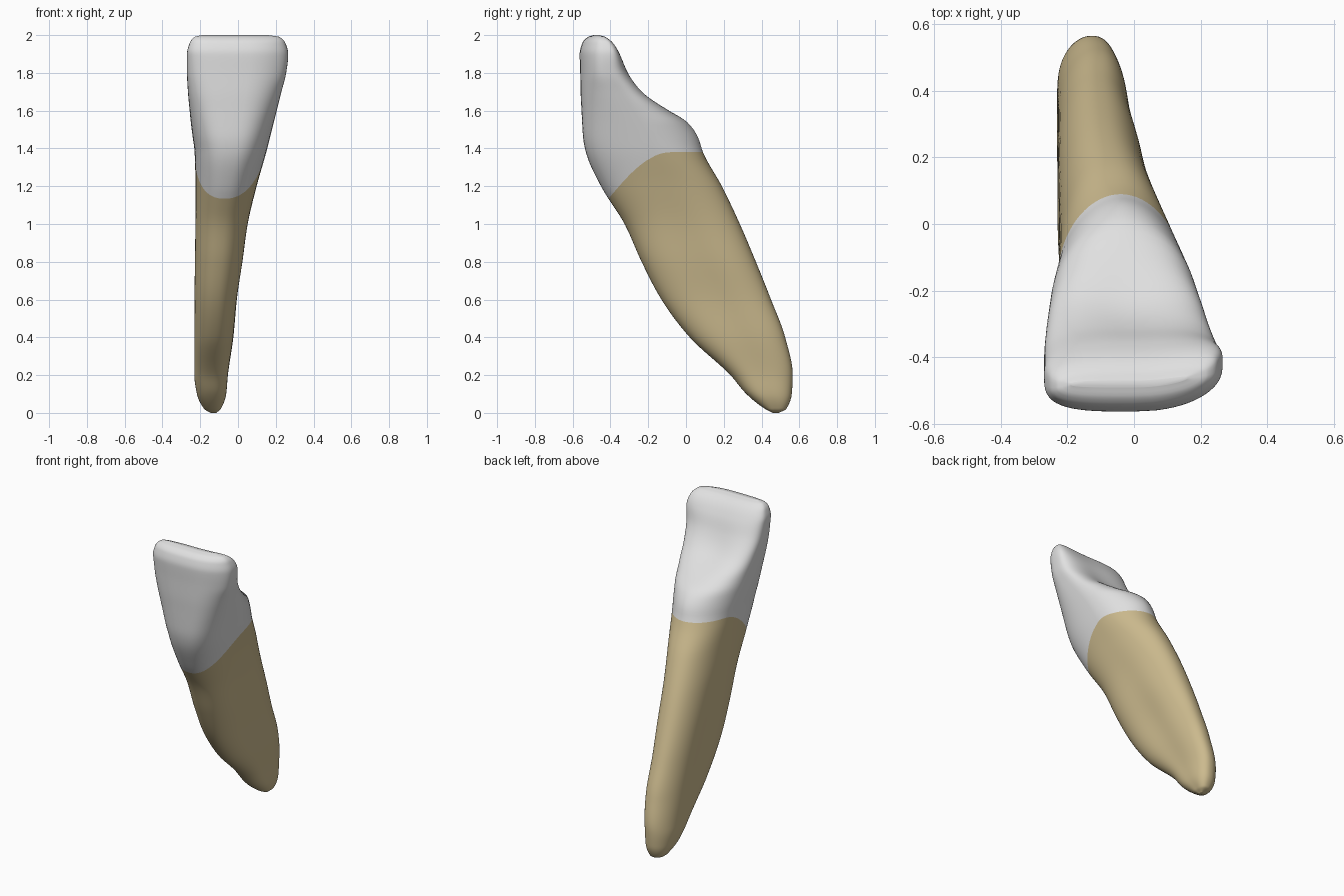
import bpy
import bmesh
import math

SEGMENTS = 72
CREST = 2.0

# Horizontal sections: height, front y, back y, widest y, left x, right x
SECTIONS = [
    (0, 0.46, 0.49, 0.47, -0.145, -0.115),
    (0.02, 0.42, 0.53, 0.47, -0.18, -0.09),
    (0.1, 0.32, 0.56, 0.43, -0.22, -0.06),
    (0.2, 0.235, 0.565, 0.38, -0.235, -0.05),
    (0.4, 0.02, 0.525, 0.27, -0.237, -0.02),
    (0.6, -0.13, 0.45, 0.16, -0.237, 0),
    (0.8, -0.235, 0.37, 0.07, -0.235, 0.03),
    (1, -0.325, 0.285, -0.02, -0.23, 0.056),
    (1.2, -0.45, 0.19, -0.12, -0.226, 0.1),
    (1.38, -0.53, 0.09, -0.17, -0.23, 0.15),
    (1.46, -0.545, 0.065, -0.2, -0.24, 0.17),
    (1.54, -0.55, 0.015, -0.24, -0.25, 0.19),
    (1.6, -0.553, -0.07, -0.28, -0.256, 0.205),
    (1.7, -0.558, -0.21, -0.35, -0.265, 0.23),
    (1.8, -0.56, -0.295, -0.41, -0.27, 0.255),
    (1.9, -0.563, -0.355, -0.45, -0.27, 0.266),
    (1.96, -0.548, -0.4, -0.47, -0.255, 0.25),
    (1.99, -0.52, -0.44, -0.48, -0.23, 0.22),
    (CREST, -0.49, -0.47, -0.48, -0.19, 0.16),
]


def section_at(z):
    """Smoothly interpolate the section values at a height."""
    last = len(SECTIONS) - 1
    i = 0
    while i < last - 1 and SECTIONS[i + 1][0] < z:
        i += 1
    a, b = SECTIONS[i], SECTIONS[i + 1]
    before, after = SECTIONS[max(i - 1, 0)], SECTIONS[min(i + 2, last)]
    span = b[0] - a[0]
    t = (z - a[0]) / span

    def slope(p, q, r, k):
        left = (q[k] - p[k]) / (q[0] - p[0]) if q is not p else None
        right = (r[k] - q[k]) / (r[0] - q[0]) if r is not q else None
        if left is None or right is None:
            return right if left is None else left
        # harmonic mean keeps the outline free of overshoot
        return 2 * left * right / (left + right) if left * right > 0 else 0

    values = []
    for k in range(1, len(a)):
        m0 = slope(before, a, b, k) * span
        m1 = slope(a, b, after, k) * span
        d = b[k] - a[k]
        values.append(a[k] + t * (m0 + t * (3 * d - 2 * m0 - m1 + t * (m0 + m1 - 2 * d))))
    return values


def bell(value, centre, width):
    return math.exp(-((value - centre) / width) ** 2)


def ramp(value, low, high):
    t = min(max((value - low) / (high - low), 0), 1)
    return t * t * (3 - 2 * t)


def surface(z, angle):
    """Point on the tooth at a height and an angle around the long axis."""
    front, back, widest, left, right = section_at(z)
    c, s = math.cos(angle), math.sin(angle)
    # the crown has a squarish front and a tapered heel, the root is oval
    if s > 0:
        n = 2.2 - 0.4 * bell(z, 1.48, 0.15) + 0.5 * ramp(z, 1.55, 1.75)
    else:
        n = 2.3 + 1.2 * ramp(z, 1.1, 1.8)
    u = math.copysign(abs(s) ** (2 / n), s)
    v = math.copysign(abs(c) ** (2 / n), c)
    half = (right - left) / 2
    # shallow groove down both flanks of the root
    groove = bell(z, 0.65, 0.42)
    width = half * (1 + 0.07 * groove) - 0.02 * groove * bell(u, 0, 0.45)
    x = (left + right) / 2 + v * width
    # the back of the root leans towards the left side
    x += 0.02 * max(u, 0) ** 2 * bell(z, 0.35, 0.35)
    y = widest + u * ((back - widest) if u > 0 else (widest - front))
    # hollow behind the biting edge
    y -= 0.03 * max(u, 0) * bell(z, 1.69, 0.14) * bell(v, 0, 0.6)
    # front face and crest curve back towards the left side
    crest = ramp(z, 1.75, 1.97)
    turn = crest + (1 - crest) * max(-u, 0)
    y += 0.75 * max(x, 0) ** 2 * turn * ramp(z, 1.2, 1.7)
    return x, y, z


def neck_height(angle):
    """Height of the curved line where crown meets root."""
    z = 1.3
    for _ in range(40):
        y = surface(z, angle)[1]
        t = min(max((y + 0.43) / 0.35, 0), 1)
        z = 0.5 * z + 0.5 * (1.11 + 0.27 * math.sin(t * math.pi / 2))
    return z


def make_material(name, colour):
    mat = bpy.data.materials.new(name)
    mat.use_nodes = True
    mat.diffuse_color = (*colour, 1)
    shader = mat.node_tree.nodes["Principled BSDF"]
    shader.inputs["Base Color"].default_value = (*colour, 1)
    shader.inputs["Roughness"].default_value = 0.6
    return mat


def loft(name, end, rings, material):
    """Skin a part from the neck line to its closed end."""
    bm = bmesh.new()
    angles = [math.tau * i / SEGMENTS for i in range(SEGMENTS)]
    necks = [neck_height(a) for a in angles]
    loops = []
    for r in range(rings + 1):
        t = math.sin(r / rings * math.pi / 2)  # rings crowd towards the end
        loops.append([bm.verts.new(surface(n + (end - n) * t, a))
                      for n, a in zip(necks, angles)])
    for lower, upper in zip(loops, loops[1:]):
        for i in range(SEGMENTS):
            j = (i + 1) % SEGMENTS
            bm.faces.new((lower[i], lower[j], upper[j], upper[i]))
    bm.faces.new(loops[-1])
    bmesh.ops.recalc_face_normals(bm, faces=bm.faces)
    # make sure the skin faces outward
    if bm.calc_volume(signed=True) < 0:
        bmesh.ops.reverse_faces(bm, faces=bm.faces)
    for face in bm.faces:
        face.smooth = True
    mesh = bpy.data.meshes.new(name)
    bm.to_mesh(mesh)
    bm.free()
    mesh.materials.append(material)
    obj = bpy.data.objects.new(name, mesh)
    bpy.context.collection.objects.link(obj)


default = bpy.data.objects.get("Cube")
if default:
    bpy.data.objects.remove(default, do_unlink=True)

# Crown with its wedge-shaped edge, then the long flattened root
loft("crown", CREST, 48, make_material("enamel_white", (0.75, 0.75, 0.75)))
loft("root", 0, 64, make_material("root_tan", (0.6, 0.49, 0.27)))
